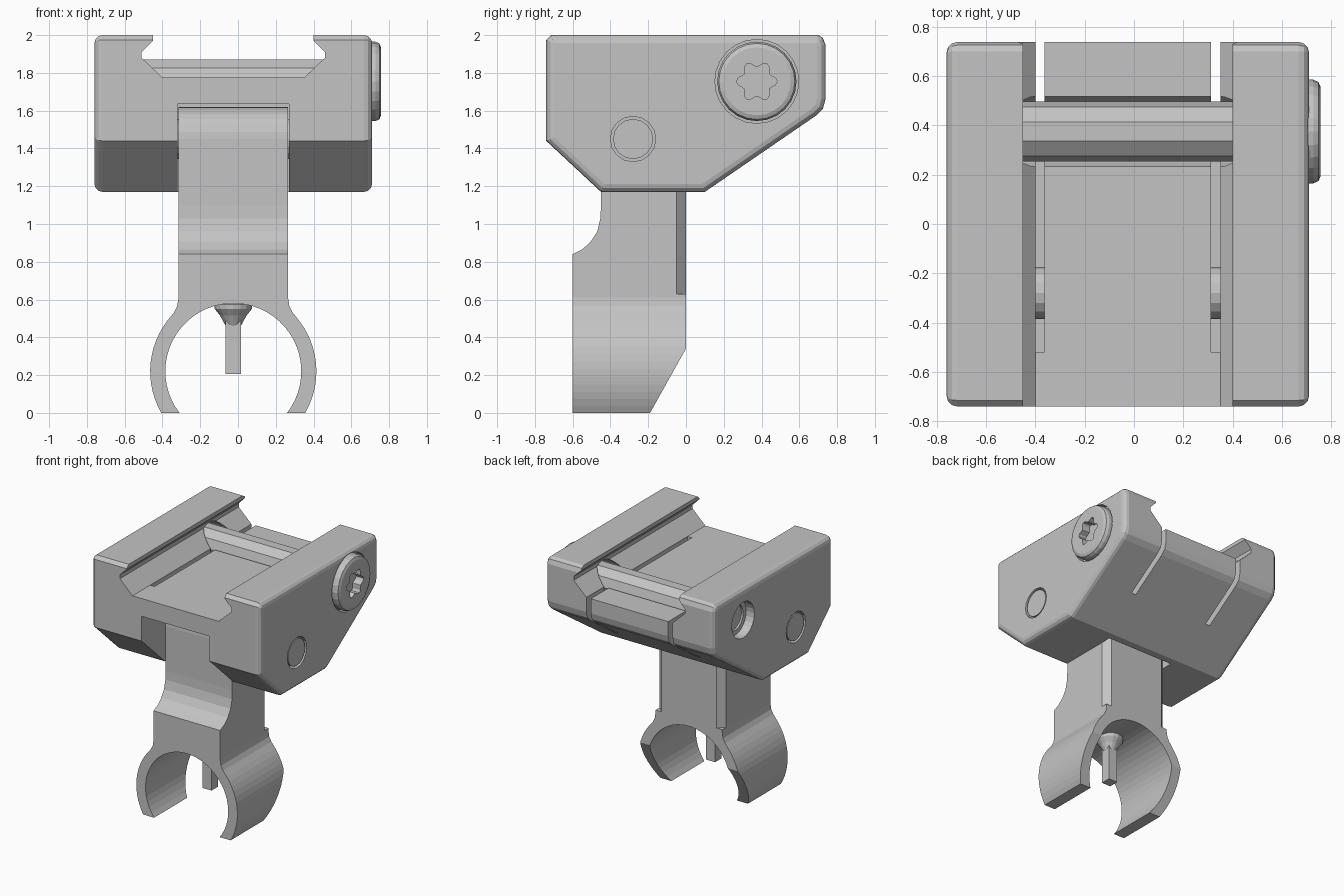
import bpy, bmesh
from math import sin, cos, pi, asin, radians

cube = bpy.data.objects.get("Cube")
if cube:
    bpy.data.objects.remove(cube, do_unlink=True)

GREY = (0.55, 0.55, 0.55, 1)
grey = bpy.data.materials.new("plain grey")
grey.use_nodes = True
grey.diffuse_color = GREY
grey.node_tree.nodes["Principled BSDF"].inputs["Base Color"].default_value = GREY

MID = -0.025                     # centre plane in x
AXES = {"x": lambda u, v, w: (w, u, v),
        "y": lambda u, v, w: (u, w, v),
        "z": lambda u, v, w: (u, v, w)}


def prism(name, pts, axis, lo, hi, bevel=0, caps=(0, 1), segments=3):
    """Extrude a 2D outline along an axis, optionally rounding the rims."""
    bm = bmesh.new()
    place = AXES[axis]
    rings = [[bm.verts.new(place(u, v, w)) for u, v in pts] for w in (lo, hi)]
    ends = [bm.faces.new(r) for r in rings]
    n = len(pts)
    for i in range(n):
        j = (i + 1) % n
        bm.faces.new((rings[0][i], rings[0][j], rings[1][j], rings[1][i]))
    bmesh.ops.recalc_face_normals(bm, faces=bm.faces)
    if bevel:
        rim = [e for c in caps for e in ends[c].edges]
        bmesh.ops.bevel(bm, geom=rim, offset=bevel, segments=segments,
                        profile=0.5, affect='EDGES', clamp_overlap=True)
    me = bpy.data.meshes.new(name)
    bm.to_mesh(me)
    bm.free()
    ob = bpy.data.objects.new(name, me)
    bpy.context.collection.objects.link(ob)
    me.materials.append(grey)
    return ob


def box(name, x, y, z):
    return prism(name, [(x[0], y[0]), (x[1], y[0]), (x[1], y[1]), (x[0], y[1])],
                 "z", *z)


def circle(c, r, n=24, start=0.0, end=2 * pi, closed=True):
    steps = n if closed else n - 1
    return [(c[0] + r * cos(start + (end - start) * i / steps),
             c[1] + r * sin(start + (end - start) * i / steps)) for i in range(n)]


def combine(ob, cutter, operation='DIFFERENCE'):
    cutter.hide_render = True
    mod = ob.modifiers.new("cut", 'BOOLEAN')
    mod.operation, mod.object, mod.solver = operation, cutter, 'EXACT'
    bpy.context.view_layer.objects.active = ob
    bpy.ops.object.modifier_apply(modifier=mod.name)
    bpy.data.objects.remove(cutter, do_unlink=True)


BOLT = (0.375, 1.755)
PIN = (-0.28, 1.45)

# Clamp body with rounded side rims
side = [(-0.74, 1.975), (-0.74, 1.44), (-0.45, 1.17), (0.10, 1.17),
        (0.69, 1.575), (0.725, 1.61), (0.738, 1.66), (0.738, 1.95),
        (0.725, 1.985), (0.70, 2.0), (-0.715, 2.0)]
body = prism("clamp_body", side, "x", -0.76, 0.71, bevel=0.075)

# Dovetail channel along the top
half = [(0.375, 1.775), (0.485, 1.88), (0.485, 1.91), (0.425, 1.97), (0.425, 2.1)]
channel = [(MID + x, z) for x, z in half] + [(MID - x, z) for x, z in reversed(half)]
combine(body, prism("channel_cutter", channel, "y", -1, 1))

# Flexing slits beside the centre tab
for s in (-1, 1):
    xs = sorted((MID + s * 0.337, MID + s * 0.375))
    combine(body, box("slit_cutter", xs, (-0.52, 1), (1.37, 1.85)))

# Pocket for the clip, pin hole, cross bolt hole and counterbores
combine(body, box("pocket_cutter", (-0.32, 0.27), (-1, 0.04), (1, 1.635)))
combine(body, prism("pin_cutter", circle(PIN, 0.12, 16), "x", -1, 1))
combine(body, prism("bolt_cutter", circle(BOLT, 0.145), "x", -0.62, 0.60))
combine(body, prism("bore_cutter", circle(BOLT, 0.14), "x", -1, -0.61))
combine(body, prism("head_cutter", circle(BOLT, 0.222), "x", 0.66, 1))

# Hinge pin
prism("hinge_pin", circle(PIN, 0.106, 16), "x", -0.755, 0.705)

# Cross bolt shaft and its end nut
prism("bolt_shaft", circle(BOLT, 0.122, 10), "x", -0.67, 0.68)
nut = prism("bolt_end", circle(BOLT, 0.138), "x", -0.69, -0.61)
combine(nut, prism("end_cutter", circle(BOLT, 0.10), "x", -1, -0.675))

# Bolt head with six-lobed socket
head = prism("bolt_head", circle(BOLT, 0.21), "x", 0.65, 0.757,
             bevel=0.03, caps=(1,), segments=2)
star = []
for i in range(36):
    t = 2 * pi * i / 36
    r = 0.092 + 0.016 * cos(6 * t)
    star.append((BOLT[0] + r * cos(t), BOLT[1] + r * sin(t)))
combine(head, prism("socket_cutter", star, "x", 0.69, 1))

# Clip: front outline with open ring, trimmed by the side outline
ring_z, r_out, r_in = 0.22, 0.44, 0.36
a_out, a_in = -asin(ring_z / r_out), -asin(ring_z / r_in)
right = circle((0, ring_z), r_out, 14, a_out, radians(38), closed=False)
right += [(0.315, 0.53), (0.297, 0.565), (0.29, 0.61), (0.29, 1.8)]
left = [(-x, z) for x, z in reversed(right)]
inner = circle((0, ring_z), r_in, 40, pi - a_in, a_in, closed=False)
clip = prism("clip", [(MID + x, z) for x, z in right + left + inner], "y", -0.8, 0.2)

trim = [(-0.60, -0.1), (-0.60, 0.84)]
trim += [(-0.55, 0.865), (-0.505, 0.905), (-0.47, 0.96), (-0.453, 1.03), (-0.45, 1.1)]
trim += circle(PIN, 0.17, 8, pi, pi / 2, closed=False)
trim += [(-0.05, 1.62), (0, 1.57), (0, 0.34), (-0.19, 0), (-0.246, -0.1)]
combine(clip, prism("trim_shape", trim, "x", -1, 1), 'INTERSECT')

# Chamfers on the clip's rear upright edges
for s in (-1, 1):
    corner = [(MID + s * 0.23, 0.01), (MID + s * 0.30, 0.01), (MID + s * 0.30, -0.06)]
    combine(clip, prism("chamfer_cutter", corner, "z", 0.63, 2))

# Small stud hanging inside the ring: lathed collar and square tip
collar = [(0.085, 0.60), (0.10, 0.575), (0.098, 0.55), (0.07, 0.515), (0.04, 0.46)]
STUD_Y = -0.31
bm = bmesh.new()
rings = [[bm.verts.new((x, y, z)) for x, y in circle((MID, STUD_Y), r, 16)]
         for r, z in collar]
for a, b in zip(rings, rings[1:]):
    for i in range(16):
        j = (i + 1) % 16
        bm.faces.new((a[i], a[j], b[j], b[i]))
bm.faces.new(rings[0])
bm.faces.new(rings[-1])
bmesh.ops.recalc_face_normals(bm, faces=bm.faces)
mesh = bpy.data.meshes.new("stud_collar")
bm.to_mesh(mesh)
bm.free()
mesh.materials.append(grey)
bpy.context.collection.objects.link(bpy.data.objects.new("stud_collar", mesh))
box("stud_tip", (MID - 0.04, MID + 0.04), (STUD_Y - 0.04, STUD_Y + 0.04), (0.205, 0.52))
